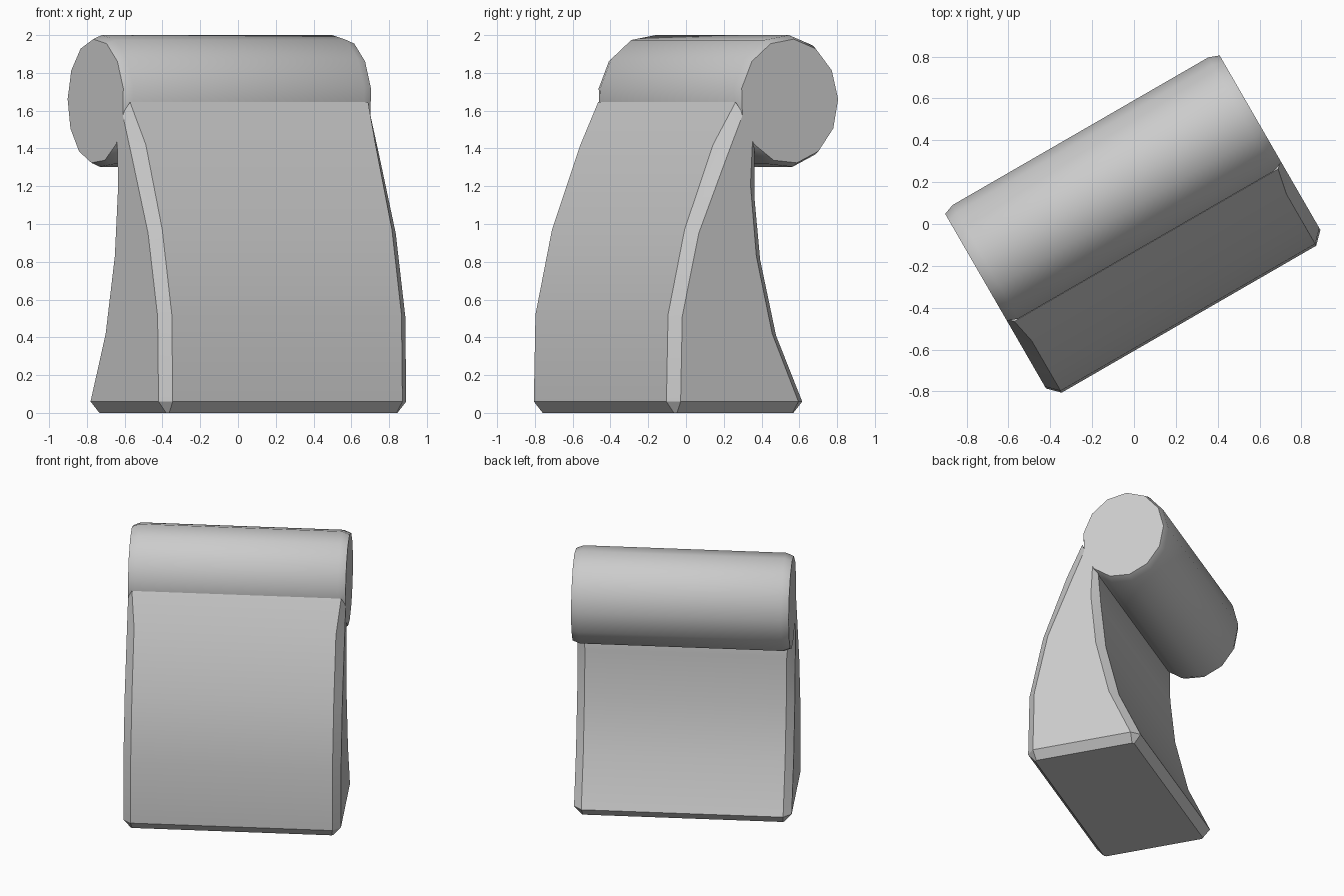
import bpy, bmesh, math
from mathutils import Matrix

if "Cube" in bpy.data.objects:
    bpy.data.objects.remove(bpy.data.objects["Cube"])

TURN = Matrix.Rotation(math.radians(30), 4, 'Z')


def loft(name, rings):
    """Skin closed rings of equal point count, cap both ends, turn into place."""
    bm = bmesh.new()
    loops = [[bm.verts.new(p) for p in ring] for ring in rings]
    n = len(loops[0])
    for a, b in zip(loops, loops[1:]):
        for i in range(n):
            j = (i + 1) % n
            bm.faces.new((a[i], a[j], b[j], b[i]))
    bm.faces.new(loops[0])
    bm.faces.new(loops[-1])
    bmesh.ops.recalc_face_normals(bm, faces=bm.faces[:])
    bm.transform(TURN)
    mesh = bpy.data.meshes.new(name)
    bm.to_mesh(mesh)
    bm.free()
    ob = bpy.data.objects.new(name, mesh)
    bpy.context.collection.objects.link(ob)
    bpy.ops.object.select_all(action='DESELECT')
    bpy.context.view_layer.objects.active = ob
    ob.select_set(True)
    bpy.ops.object.shade_smooth_by_angle(angle=math.radians(30))
    return ob


HALF = 0.757    # half width
C = 0.055       # edge chamfer

# Curved upright: (front y, front z, back y, back z) at each level
profile = [
    (-0.525, 0.06, 0.305, 0.06),
    (-0.515, 0.52, 0.145, 0.41),
    (-0.414, 0.97, 0.048, 0.81),
    (-0.240, 1.42, 0.012, 1.15),
    (-0.117, 1.645, 0.000, 1.40),
]


def section(yf, zf, yb, zb, inset=0.0):
    """Rectangle with chamfered corners, tilted between front and back heights."""
    w, c = HALF - inset, C if not inset else 0.012
    yf, yb = yf + inset, yb - inset
    c = min(c, (yb - yf) * 0.25)
    z = lambda y: zf + (zb - zf) * (y - yf) / (yb - yf)
    pts = [(-w + c, yf), (w - c, yf), (w, yf + c), (w, yb - c),
           (w - c, yb), (-w + c, yb), (-w, yb - c), (-w, yf + c)]
    return [(x, y, z(y)) for x, y in pts]


foot = section(-0.525, 0, 0.305, 0, 0.05)
loft("curved_upright", [foot] + [section(*p) for p in profile])


# Roll along the top: oval 13-sided bar with eased ends
def oval(x, s):
    angles = [math.radians(85) + i * math.tau / 13 for i in range(13)]
    return [(x, 0.195 + 0.317 * s * math.cos(a), 1.65 + 0.3513 * s * math.sin(a))
            for a in angles]


loft("top_roll", [oval(-HALF, 0.94), oval(-0.705, 1), oval(0.705, 1), oval(HALF, 0.94)])
